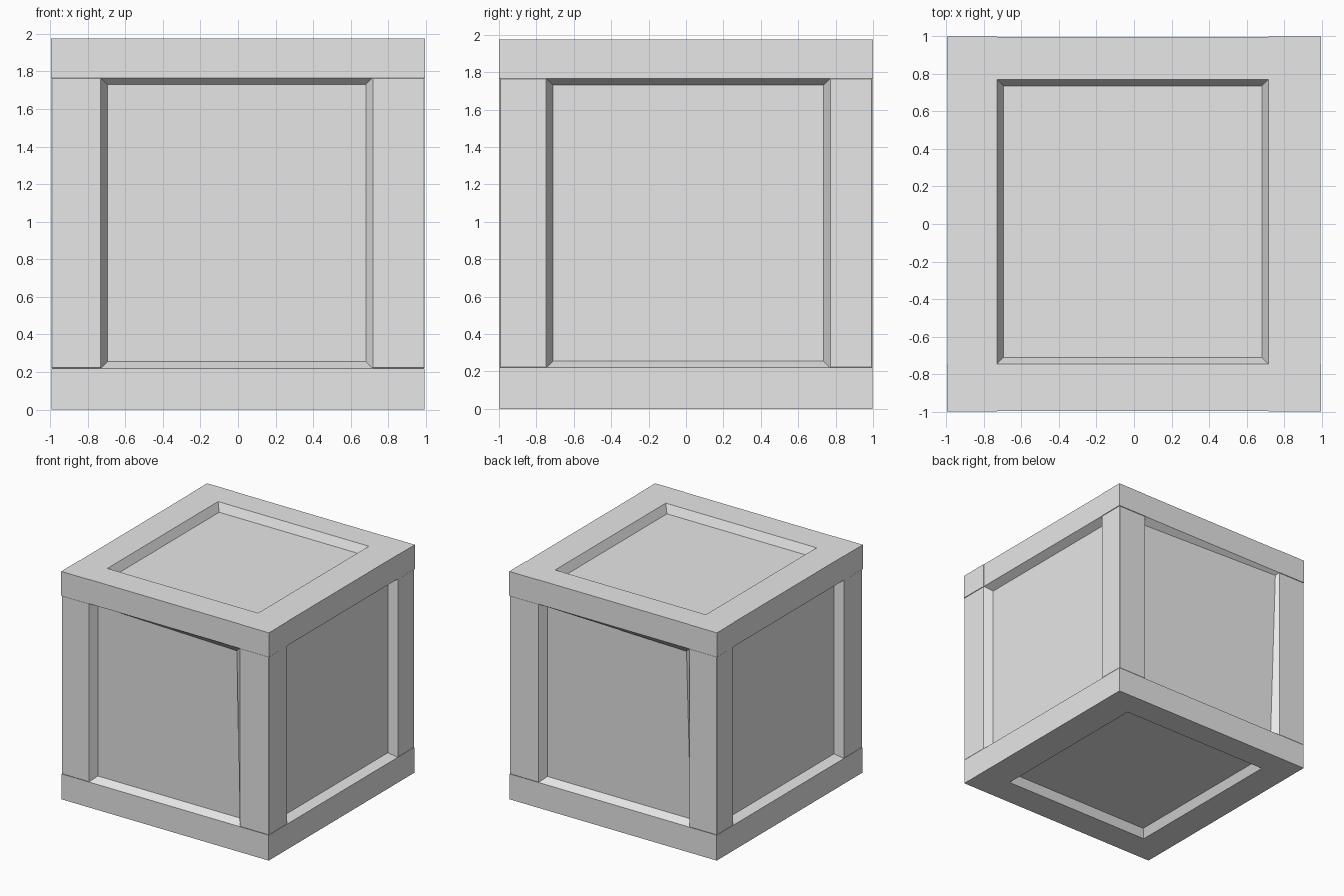
import bpy
import bmesh

if "Cube" in bpy.data.objects:
    bpy.data.objects.remove(bpy.data.objects["Cube"])

# One plain grey for the whole crate
grey = bpy.data.materials.new("plain grey")
grey.diffuse_color = (0.8, 0.8, 0.8, 1)
grey.use_nodes = True
grey.node_tree.nodes["Principled BSDF"].inputs["Base Color"].default_value = grey.diffuse_color

# Outer half sizes / height, and the edges of the panel openings
HX, HY, H = 0.992, 0.996, 1.975
LO = (-0.73, -0.745, 0.22)
HI = (0.715, 0.77, 1.765)
OUT_LO = (-HX, -HY, 0)
OUT_HI = (HX, HY, H)
STEP = 0.003      # tiny proud step of the top corner blocks
DEPTH = 0.07      # panel recess
SLOPE = 0.035     # width of the sloped border


def finish(bm, name):
    bmesh.ops.recalc_face_normals(bm, faces=bm.faces)
    mesh = bpy.data.meshes.new(name)
    bm.to_mesh(mesh)
    bm.free()
    mesh.materials.append(grey)
    obj = bpy.data.objects.new(name, mesh)
    bpy.context.collection.objects.link(obj)
    return obj


def box(name, lo, hi, chamfer=0):
    bm = bmesh.new()
    bmesh.ops.create_cube(bm, size=1)
    for v in bm.verts:
        v.co = [lo[i] if v.co[i] < 0 else hi[i] for i in range(3)]
    obj = finish(bm, name)
    if chamfer:
        mod = obj.modifiers.new("chamfer", 'BEVEL')
        mod.width = chamfer
        mod.segments = 1


def span(axis, side):
    """Range of a frame member on one axis: -1 low end, 0 opening, 1 high end."""
    return [(OUT_LO[axis], LO[axis]), (LO[axis], HI[axis]), (HI[axis], OUT_HI[axis])][side + 1]


def member(name, sx, sy, sz, proud=0, chamfer=0):
    r = [span(0, sx), span(1, sy), span(2, sz)]
    lo, hi = [a for a, b in r], [b for a, b in r]
    for i, s in enumerate((sx, sy)):
        if s < 0:
            lo[i] -= proud
        else:
            hi[i] += proud
    box(name, lo, hi, chamfer)


# Corner posts and top corner blocks
for sx, xn in ((-1, "left"), (1, "right")):
    for sy, yn in ((-1, "front"), (1, "back")):
        member(f"{yn}_{xn}_post", sx, sy, 0, chamfer=0.003)
        member(f"{yn}_{xn}_top_block", sx, sy, 1, proud=STEP)

# Top rails between the blocks, bottom rails (front and back full width)
for s, xn, yn in ((-1, "left", "front"), (1, "right", "back")):
    member(f"{xn}_top_rail", s, 0, 1)
    member(f"{xn}_bottom_rail", s, 0, -1)
    member(f"{yn}_top_rail", 0, s, 1)
    y0, y1 = span(1, s)
    box(f"{yn}_bottom_rail", (-HX, y0, 0), (HX, y1, LO[2]))


# Recessed panel with sloped border; raised is the sign pair of a shallow corner
def panel(name, axis, side, raised=None):
    u, w = [i for i in range(3) if i != axis]
    face = OUT_LO[axis] if side < 0 else OUT_HI[axis]
    bm = bmesh.new()
    outer, inner = [], []
    for su, sw in ((-1, -1), (1, -1), (1, 1), (-1, 1)):
        co = [0, 0, 0]
        co[axis] = face
        co[u] = LO[u] if su < 0 else HI[u]
        co[w] = LO[w] if sw < 0 else HI[w]
        outer.append(bm.verts.new(co))
        co[axis] = face - side * (0.01 if raised == (su, sw) else DEPTH)
        co[u] -= su * SLOPE
        co[w] -= sw * SLOPE
        inner.append(bm.verts.new(co))
    for i in range(4):
        j = (i + 1) % 4
        bm.faces.new((outer[i], outer[j], inner[j], inner[i]))
    bm.faces.new(inner)
    obj = finish(bm, name)
    # An open dish may be flipped by recalculation: make it face outward
    mesh = obj.data
    if mesh.polygons[4].normal[axis] * side < 0:
        mesh.flip_normals()


panel("left_panel", 0, -1)
panel("right_panel", 0, 1)
panel("front_panel", 1, -1, raised=(1, 1))
panel("back_panel", 1, 1, raised=(-1, 1))
panel("bottom_panel", 2, -1)
panel("top_panel", 2, 1)
